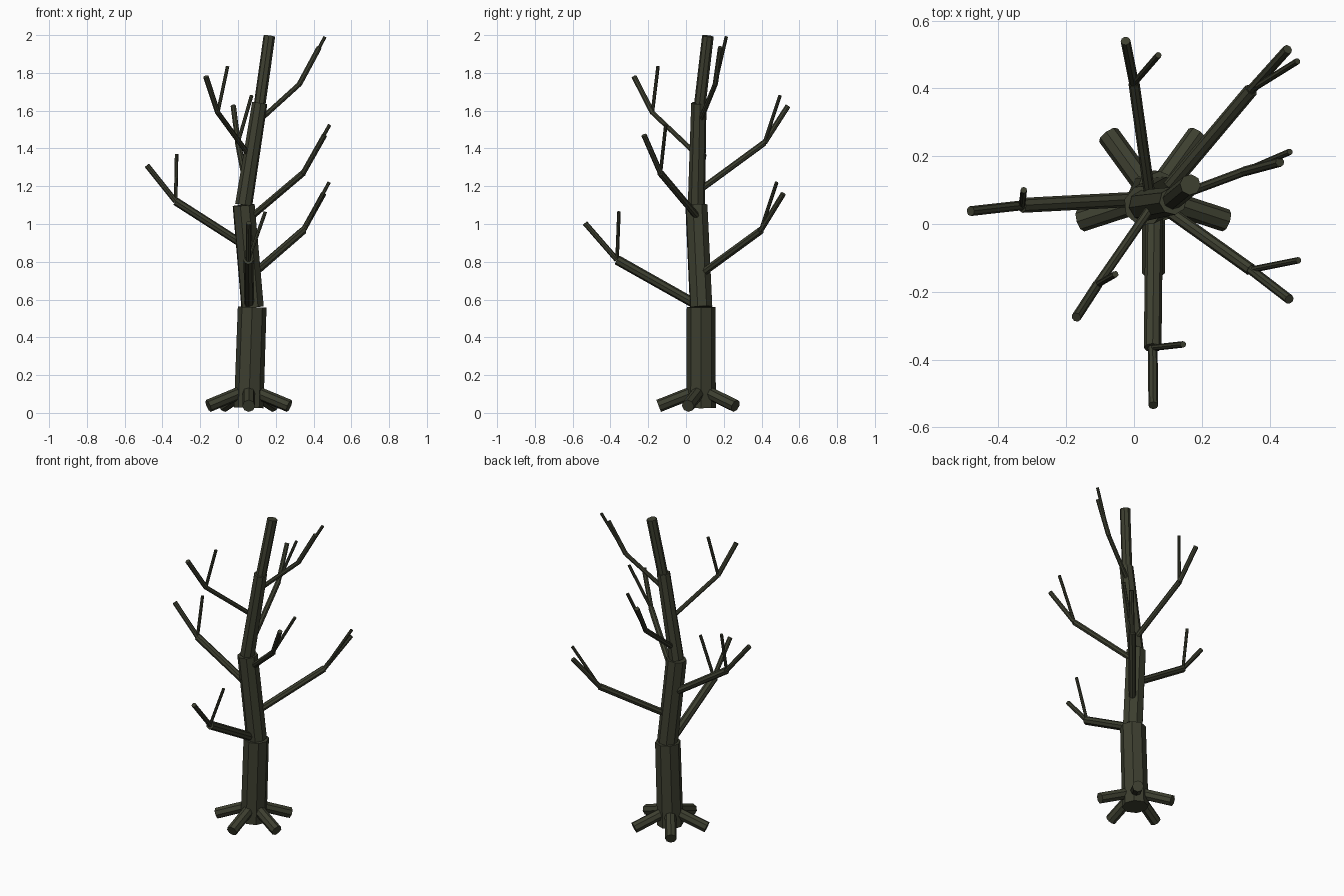
import bpy, math
from mathutils import Vector

bark = bpy.data.materials.new("dark olive bark")
bark.diffuse_color = (0.046, 0.049, 0.029, 1)


def limb(name, a, b, r1, r2=None, sides=8):
    """Low-poly round limb running from a to b."""
    a, b = Vector(a), Vector(b)
    d = b - a
    bpy.ops.mesh.primitive_cone_add(
        vertices=sides, radius1=r1, radius2=r2 or r1, depth=d.length,
        location=(a + b) / 2, rotation=d.to_track_quat('Z', 'Y').to_euler())
    o = bpy.context.object
    o.name = name
    o.data.materials.append(bark)
    return o


# Trunk: four stepped, slightly bent sections
trunk = [
    ((0.057, 0.08, 0.027), (0.075, 0.08, 0.56), 0.078, 0.076),
    ((0.077, 0.08, 0.56), (0.030, 0.055, 1.10), 0.062, 0.061),
    ((0.030, 0.055, 1.10), (0.115, 0.068, 1.64), 0.046, 0.041),
    ((0.113, 0.072, 1.62), (0.166, 0.116, 1.995), 0.031, 0.031),
]
for i, (a, b, r1, r2) in enumerate(trunk):
    limb(f"trunk_section_{i + 1}", a, b, r1, r2)

# Roots: five evenly spread around the foot
for i in range(5):
    t = math.radians(-90 + 72 * i)
    c, s = math.cos(t), math.sin(t)
    limb(f"root_{i + 1}", (0.057 + 0.02 * c, 0.08 + 0.02 * s, 0.118),
         (0.057 + 0.225 * c, 0.08 + 0.225 * s, 0.037), 0.034)

# Branches: start, knee, tip, twig end, main radius
branches = [
    ((0.06, 0.07, 0.565), (0.055, -0.365, 0.81), (0.057, -0.535, 1.005), (0.145, -0.355, 1.065), 0.026),
    ((0.08, 0.08, 0.735), (0.345, 0.395, 0.965), (0.453, 0.515, 1.16), (0.482, 0.48, 1.22), 0.021),
    ((0.045, 0.075, 0.88), (-0.33, 0.055, 1.12), (-0.482, 0.038, 1.31), (-0.325, 0.10, 1.37), 0.022),
    ((0.05, 0.075, 1.02), (0.345, -0.135, 1.27), (0.458, -0.222, 1.47), (0.485, -0.107, 1.525), 0.018),
    ((0.05, 0.06, 1.17), (0.0, 0.415, 1.43), (-0.025, 0.54, 1.625), (0.072, 0.498, 1.68), 0.0165),
    ((0.065, 0.07, 1.355), (-0.107, -0.178, 1.59), (-0.17, -0.275, 1.78), (-0.055, -0.148, 1.835), 0.0135),
    ((0.11, 0.075, 1.545), (0.325, 0.155, 1.74), (0.43, 0.183, 1.935), (0.46, 0.213, 1.99), 0.0135),
]
for i, (start, knee, tip, twig, r) in enumerate(branches):
    limb(f"branch_{i + 1}", start, knee, r)
    limb(f"branch_end_{i + 1}", knee, tip, 0.0145)
    limb(f"twig_{i + 1}", knee, twig, 0.0095)
